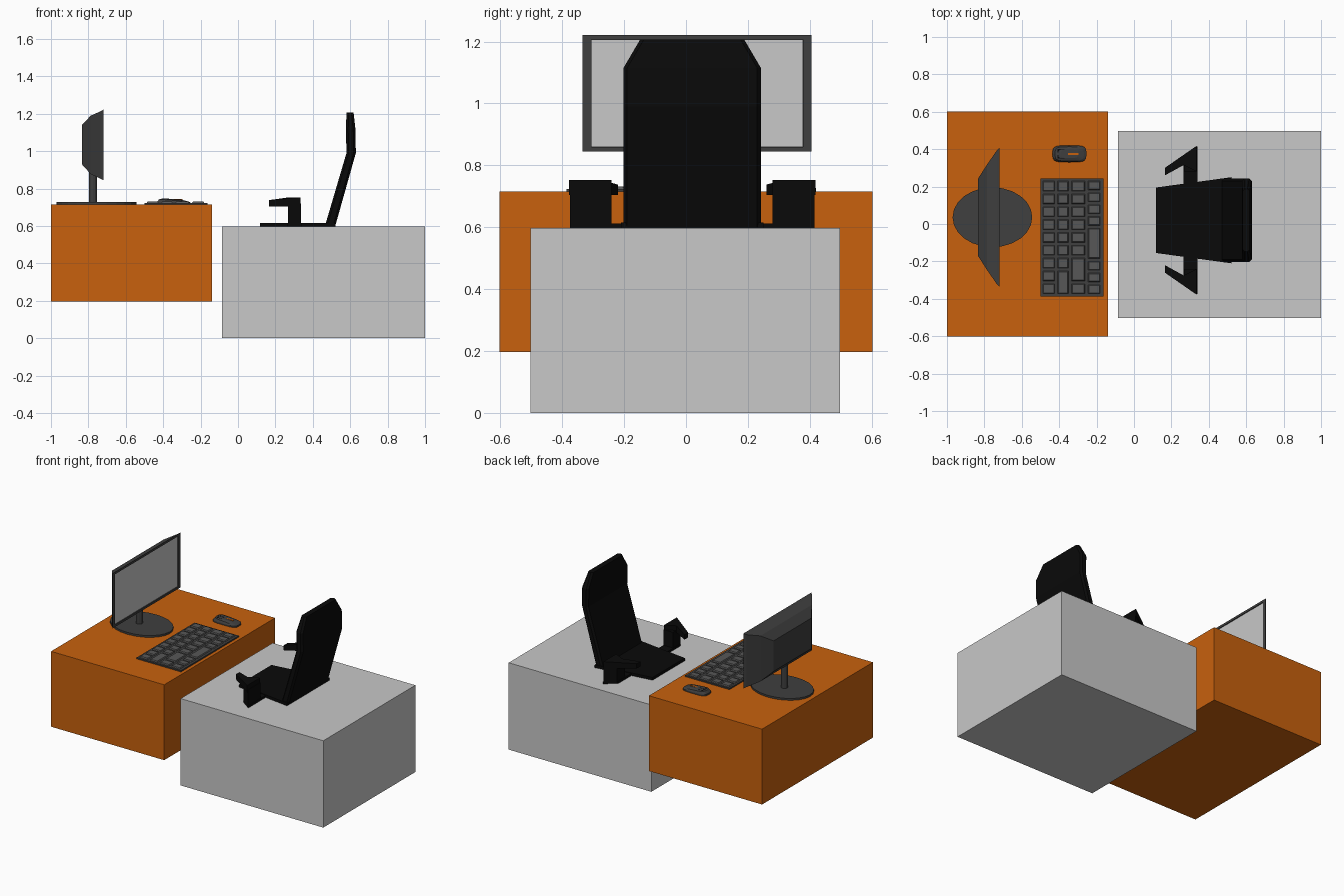
import bpy, bmesh, math
from mathutils import Vector

if "Cube" in bpy.data.objects:
    bpy.data.objects.remove(bpy.data.objects["Cube"])


def mat(name, rgb):
    m = bpy.data.materials.new(name)
    m.diffuse_color = (*rgb, 1)
    m.use_nodes = True
    m.node_tree.nodes["Principled BSDF"].inputs["Base Color"].default_value = m.diffuse_color
    return m


ORANGE = mat("orange", (0.58, 0.12, 0.004))
LIGHT = mat("light_grey", (0.58, 0.58, 0.58))
DARK = mat("dark_grey", (0.05, 0.05, 0.05))
KEY = mat("key_grey", (0.095, 0.095, 0.095))
BLACK = mat("black", (0.003, 0.003, 0.003))


def finish(name, bm, *mats):
    bmesh.ops.recalc_face_normals(bm, faces=bm.faces)
    me = bpy.data.meshes.new(name)
    bm.to_mesh(me)
    bm.free()
    for m in mats:
        me.materials.append(m)
    ob = bpy.data.objects.new(name, me)
    bpy.context.collection.objects.link(ob)
    return ob


def loft(name, rings, *mats):
    """Skin a list of closed rings and cap both ends."""
    bm = bmesh.new()
    vs = [[bm.verts.new(p) for p in r] for r in rings]
    n = len(vs[0])
    for a, b in zip(vs, vs[1:]):
        for i in range(n):
            j = (i + 1) % n
            bm.faces.new((a[i], a[j], b[j], b[i]))
    bm.faces.new(vs[0])
    bm.faces.new(vs[-1])
    return finish(name, bm, *mats)


def slab(name, pts, z0, z1, m):
    """Extrude a plan outline between two heights."""
    return loft(name, [[(x, y, z) for x, y in pts] for z in (z0, z1)], m)


def rect(x0, x1, y0, y1):
    return [(x0, y0), (x1, y0), (x1, y1), (x0, y1)]


def ellipse(cx, cy, rx, ry, n):
    return [(cx + rx * math.cos(2 * math.pi * i / n),
             cy + ry * math.sin(2 * math.pi * i / n)) for i in range(n)]


# Two big blocks
slab("desk_block", rect(-1, -0.14, -0.602, 0.602), 0.197, 0.715, ORANGE)
slab("seat_block", rect(-0.085, 1, -0.502, 0.498), 0, 0.597, LIGHT)

# Monitor housing: stepped rings from back to screen, recessed screen
YM = 0.036


def side_ring(x, half, z0, z1):
    return [(x, YM - half, z0), (x, YM + half, z0), (x, YM + half, z1), (x, YM - half, z1)]


loft("monitor_housing", [
    side_ring(-0.835, 0.205, 0.93, 1.14), side_ring(-0.787, 0.28, 0.877, 1.19),
    side_ring(-0.735, 0.355, 0.853, 1.213), side_ring(-0.72, 0.37, 0.845, 1.222),
    side_ring(-0.72, 0.342, 0.86, 1.207), side_ring(-0.728, 0.342, 0.86, 1.207)], DARK)
loft("screen", [side_ring(x, 0.341, 0.861, 1.206) for x in (-0.73, -0.725)], LIGHT)

# Monitor stand
slab("stand_post", ellipse(-0.775, YM, 0.022, 0.022, 12), 0.72, 0.91, DARK)
slab("stand_base", ellipse(-0.757, YM, 0.213, 0.16, 24), 0.715, 0.728, DARK)

# Keyboard tray and keys: each row is a list of relative key lengths
slab("keyboard_tray", rect(-0.5, -0.163, -0.387, 0.242), 0.715, 0.724, DARK)
rows = [
    (-0.488, -0.424, [1] * 9),
    (-0.410, -0.350, [1, 1, 1, 1, 1, 1, 1, 2]),
    (-0.335, -0.261, [1, 1, 1, 1, 1, 1, 2, 1]),
    (-0.246, -0.180, [1, 1, 1, 1, 2.8, 1, 1, 1]),
]
GAP = 0.014
for r, (x0, x1, lengths) in enumerate(rows):
    unit = (0.604 + GAP) / sum(lengths)
    y = 0.23
    for k, size in enumerate(lengths):
        y1 = y - unit * size + GAP
        outer, inner = rect(x0, x1, y1, y), rect(x0 + .005, x1 - .005, y1 + .005, y - .005)
        loft(f"key_{r + 1}_{k + 1}", [[(a, b, 0.722) for a, b in outer],
                                      [(a, b, 0.731) for a, b in inner]], KEY)
        y -= unit * size

# Mouse: rounded plan skinned upward to a domed, forward-tilted top
YC = 0.375


def mouse_ring(scale, height):
    pts = []
    for i in range(20):
        a = 2 * math.pi * i / 20
        c, s = math.cos(a), math.sin(a)
        x = math.copysign(abs(c) ** 0.5, c) * 0.091 * scale
        y = math.copysign(abs(s) ** 0.5, s) * 0.045 * scale
        pts.append((-0.345 + x, YC + y, 0.715 + height - (0.07 * x if height > 0.01 else 0)))
    return pts


loft("mouse_body", [mouse_ring(1, 0), mouse_ring(1, 0.010), mouse_ring(0.85, 0.022),
                    mouse_ring(0.5, 0.028)], DARK)
for s in (-1, 1):
    slab("mouse_button", rect(-0.408, -0.372, YC + s * 0.016 - 0.010, YC + s * 0.016 + 0.010),
         0.737, 0.7445, BLACK)
slab("mouse_wheel", rect(-0.41, -0.37, YC - 0.003, YC + 0.003), 0.737, 0.747, DARK)
slab("mouse_stripe", rect(-0.365, -0.297, YC - 0.005, YC + 0.005), 0.737, 0.7435, ORANGE)

# Chair seat: thin tapered pad
YS = 0.02
slab("chair_seat", [(0.118, YS - 0.175), (0.52, YS - 0.23), (0.52, YS + 0.23), (0.118, YS + 0.175)],
     0.597, 0.616, BLACK)

# Chair back: leaning panel bent upright, clipped top corners
back = []
for xf, xb, z, half in [(0.465, 0.52, 0.6, 0.222), (0.58, 0.63, 0.99, 0.222),
                        (0.577, 0.628, 1.115, 0.222), (0.58, 0.618, 1.207, 0.168)]:
    c = 0.012
    back.append([(xf, YS - half + c, z), (xf, YS + half - c, z), (xf + c, YS + half, z),
                 (xb - c, YS + half, z), (xb, YS + half - c, z), (xb, YS - half + c, z),
                 (xb - c, YS - half, z), (xf + c, YS - half, z)])
loft("chair_back", back, BLACK)

# Armrests, one on each side
for side, s in (("left", -1), ("right", 1)):
    def flip(pts):
        return [(x, YS + s * d) for x, d in pts]

    slab(f"arm_bracket_{side}", flip([(0.265, 0.19), (0.34, 0.19), (0.34, 0.395), (0.265, 0.34)]),
         0.597, 0.612, BLACK)
    slab(f"arm_post_{side}", flip([(0.268, 0.26), (0.338, 0.26), (0.338, 0.395), (0.268, 0.345)]),
         0.605, 0.72, BLACK)
    plan = flip([(0.165, 0.24), (0.265, 0.295), (0.335, 0.26), (0.335, 0.398), (0.165, 0.28)])
    loft(f"arm_pad_{side}", [
        [(x, y, 0.705) for x, y in plan],
        [(x, y, 0.738 + 0.014 * min(1, (x - 0.165) / 0.1)) for x, y in plan]], BLACK)
